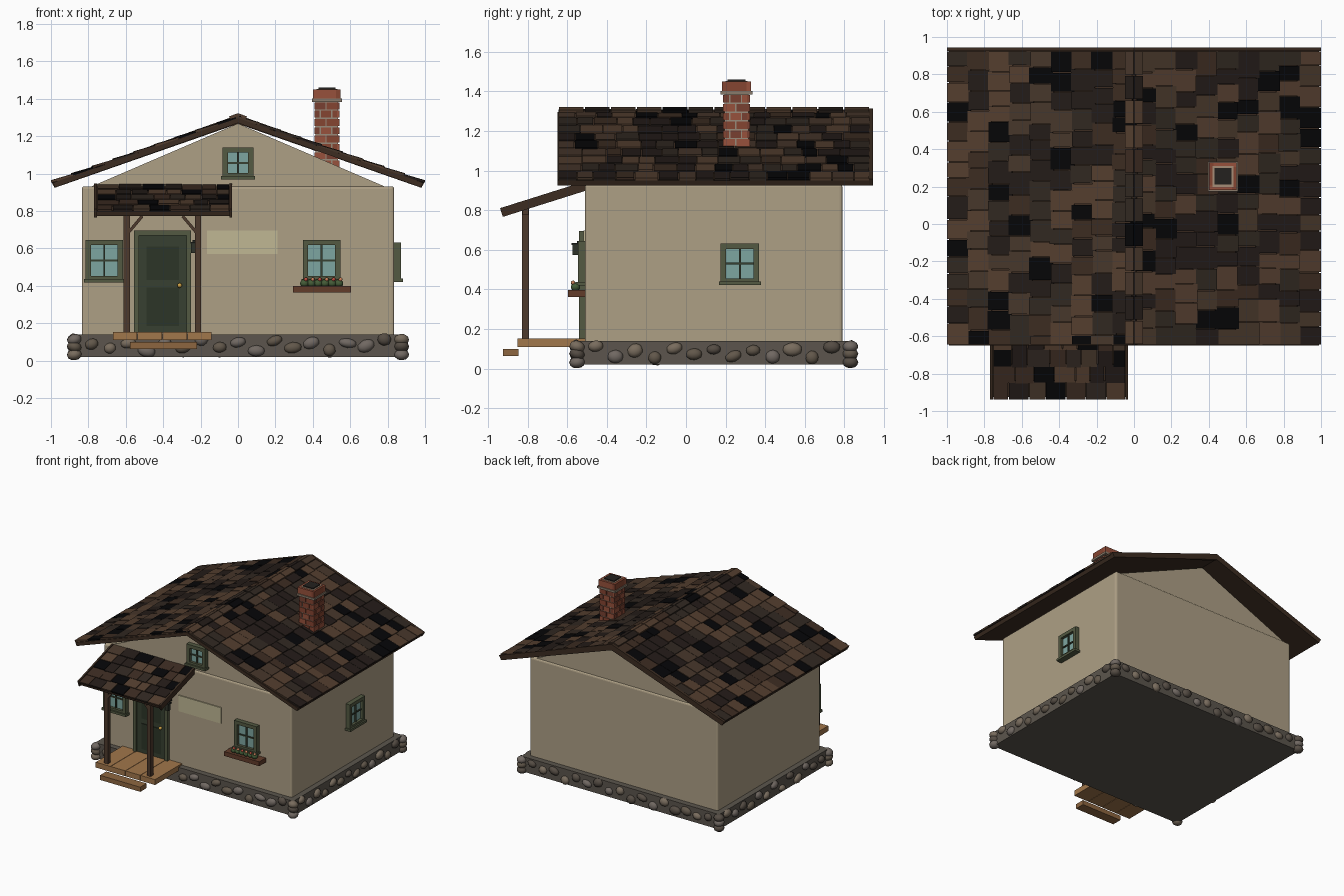
import bpy, bmesh, math, random
from mathutils import Matrix, Vector

if "Cube" in bpy.data.objects:
    bpy.data.objects.remove(bpy.data.objects["Cube"])

random.seed(4)
R, T = Matrix.Rotation, Matrix.Translation
MATS = {}


def mat(rgb):
    if rgb not in MATS:
        m = bpy.data.materials.new("colour_%d_%d_%d" % rgb)
        m.diffuse_color = [(c / 255) ** 2.2 for c in rgb] + [1]
        m.use_nodes = True
        m.node_tree.nodes["Principled BSDF"].inputs["Base Color"].default_value = m.diffuse_color
        MATS[rgb] = m
    return MATS[rgb]


class Part:
    """Collects primitives into one named object, with a material per colour."""
    def __init__(self, name):
        self.name, self.bm, self.cols = name, bmesh.new(), []

    def paint(self, verts, rgb, smooth=False):
        if rgb not in self.cols:
            self.cols.append(rgb)
        for f in {f for v in verts for f in v.link_faces}:
            f.material_index, f.smooth = self.cols.index(rgb), smooth

    def box(self, x, y, z, rgb, M=Matrix()):
        c = [(a + b) / 2 for a, b in (x, y, z)]
        s = [b - a for a, b in (x, y, z)]
        m = M @ T(c) @ Matrix.Diagonal((*s, 1))
        self.paint(bmesh.ops.create_cube(self.bm, size=1, matrix=m)["verts"], rgb)

    def blob(self, c, s, rgb, M=Matrix(), sub=2):
        m = M @ T(c) @ R(random.uniform(-.4, .4), 4, 'Y') @ Matrix.Diagonal((*s, 1))
        self.paint(bmesh.ops.create_icosphere(self.bm, subdivisions=sub, radius=1, matrix=m)["verts"], rgb, True)

    def prism(self, pts, y0, y1, rgb):
        a = [self.bm.verts.new((x, y0, z)) for x, z in pts]
        b = [self.bm.verts.new((x, y1, z)) for x, z in pts]
        n = len(pts)
        faces = [self.bm.faces.new(a), self.bm.faces.new(b[::-1])]
        for i in range(n):
            j = (i + 1) % n
            faces.append(self.bm.faces.new((a[j], a[i], b[i], b[j])))
        bmesh.ops.recalc_face_normals(self.bm, faces=faces)
        self.paint(a + b, rgb)

    def done(self, bevel=0):
        me = bpy.data.meshes.new(self.name)
        self.bm.to_mesh(me)
        self.bm.free()
        for c in self.cols:
            me.materials.append(mat(c))
        ob = bpy.data.objects.new(self.name, me)
        bpy.context.collection.objects.link(ob)
        if bevel:
            b = ob.modifiers.new("bevel", 'BEVEL')
            b.width, b.segments = bevel, 3
        return ob


WALL, TRIM, DARK = (172, 158, 132), (84, 90, 68), (58, 66, 52)
GLASS, WOOD, DECK, BEAM = (125, 165, 160), (78, 60, 48), (160, 118, 76), (62, 48, 38)
SHINGLE = [(84, 64, 50), (62, 47, 38), (52, 44, 38), (14, 14, 16), (72, 57, 46), (40, 33, 30)]
STONE = [(120, 108, 94), (98, 88, 76), (112, 104, 98), (86, 78, 70)]
BRICK = [(150, 82, 62), (132, 70, 52), (120, 66, 52)]

# foundation slab with fieldstones around it
p = Part("foundation")
p.box((-.88, .88), (-.555, .835), (.02, .14), (92, 86, 78))
p.done()
p = Part("foundation_stones")
for k in range(4):
    half, out = ((.88, .695), (.695, .88))[k % 2]
    M = T((0, .14, 0)) @ R(k * math.pi / 2, 4, 'Z')
    n = round(half * 2 / .1)
    for i in range(1, n):
        w = random.uniform(.032, .05)
        z = .062 + .035 * (i % 2) + random.uniform(-.012, .018)
        p.blob((-half + 2 * half * i / n, -out, z), (w, .026, random.uniform(.025, .036)), random.choice(STONE), M)
    for z in (.032, .075, .112):
        p.blob((-half + .005, -out + .005, z), (.04, .04, .03), random.choice(STONE), M)
p.done()

# walls and gable
p = Part("walls")
p.box((-.835, .835), (-.51, .79), (.12, .932), WALL)
p.done(.015)
p = Part("gable")
p.prism([(-.81, .92), (.81, .92), (0, 1.268)], -.5, .78, WALL)
p.done()


def shingles(p, M, length, width, courses):
    """Lay overlapping courses; local x runs down the slope, y along the eave."""
    e = length / courses
    for i in range(courses):
        y = -width / 2
        while y < width / 2 - .01:
            w = random.uniform(.075, .125)
            y1 = y + w if width / 2 - y - w > .04 else width / 2
            s1 = (i + 1) * e + random.uniform(-.006, .004) * (i < courses - 1)
            tilt = T((s1, 0, random.uniform(.006, .01))) @ R(math.radians(-3), 4, 'Y')
            p.box((-e * 1.12, 0), (y + .002, y1 - .002), (-.006, .007), random.choice(SHINGLE), M @ tilt)
            y = y1


# main roof: deck, back bargeboard, shingles and ridge caps
A = math.atan(.35)
p = Part("roof_deck")
deck = [(-.99, .951), (-.978, .926), (0, 1.27), (.978, .926), (.99, .951), (0, 1.297)]
p.prism(deck, -.65, .945, BEAM)
barge = [(-1, .958), (-.98, .924), (0, 1.266), (.98, .924), (1, .958), (0, 1.314)]
p.prism(barge, .925, .945, BEAM)
p.done()
p = Part("roof_shingles")
for turn in (0, math.pi):
    M = T((0, .14, 1.297)) @ R(turn, 4, 'Z') @ R(A, 4, 'Y')
    shingles(p, M, 1.055, 1.57, 9)
p.done()
p = Part("ridge_caps")
for i in range(12):
    y = -.645 + i * .131
    for turn in (0, math.pi):
        M = T((0, y + .0655, 1.312)) @ R(turn, 4, 'Z') @ R(A, 4, 'Y')
        p.box((-.002, .047), (-.062, .062), (-.008, .01), SHINGLE[(i * 5 + i // 3) % 6], M)
p.done()

# porch roof
P = math.radians(17.5)
M = T((-.4, -.5, .932)) @ R(-math.pi / 2, 4, 'Z') @ R(P, 4, 'Y')
p = Part("porch_roof")
p.box((0, .445), (-.36, .36), (-.026, 0), BEAM, M)
for s in (-.362, .362):
    p.box((0, .455), (s - .007, s + .007), (-.03, .016), BEAM, M)
p.done()
p = Part("porch_shingles")
shingles(p, M, .455, .708, 5)
p.done()

# porch posts, beam and braces
p = Part("porch_posts")
for x, s in ((-.594, 1), (-.214, -1)):
    p.box((x - .017, x + .017), (-.827, -.793), (.15, .82), WOOD)
    B = T((x + s * .042, -.81, .725)) @ R(s * math.radians(40), 4, 'Y')
    p.box((-.008, .008), (-.012, .012), (-.062, .062), WOOD, B)
p.box((-.74, -.06), (-.825, -.795), (.775, .81), WOOD)
p.done()

# porch deck and step
p = Part("porch_deck")
for i in range(4):
    x = -.67 + i * .1325
    p.box((x + .0015, x + .131), (-.85, -.5), (.11, .153), DECK)
p.done()
p = Part("porch_step")
p.box((-.578, -.22), (-.925, -.845), (.063, .1), (140, 102, 66))
p.done()

# door
p = Part("door")
for x in (-.555, -.275):
    p.box((x, x + .025), (-.54, -.5), (.15, .695), TRIM)
p.box((-.53, -.275), (-.54, -.5), (.668, .695), TRIM)
p.box((-.53, -.275), (-.525, -.5), (.15, .668), DARK)
for z0, z1 in ((.185, .39), (.43, .61)):
    p.box((-.488, -.315), (-.53, -.52), (z0, z1), (48, 56, 44))
p.done()
p = Part("door_knob")
p.blob((-.312, -.54, .402), (.013, .014, .013), (205, 160, 70))
p.done()

# lantern beside the door
p = Part("lantern")
p.box((-.25, -.22), (-.572, -.542), (.575, .625), (50, 54, 46))
p.box((-.255, -.215), (-.577, -.537), (.625, .635), (40, 42, 38))
p.box((-.242, -.228), (-.55, -.505), (.635, .645), (40, 42, 38))
p.done()

# blank plaque
p = Part("wall_plaque")
p.box((-.165, .21), (-.518, -.505), (.57, .697), (190, 182, 146))
p.done()


def window(name, M, w, h):
    """Four bar frame, glass, cross bars and sill; local -y faces outward."""
    p, b = Part(name), .028
    for s in (-1, 1):
        x = s * (w - b) / 2
        p.box((x - b / 2, x + b / 2), (-.036, .01), (-h / 2, h / 2), TRIM, M)
        z = s * (h - b) / 2
        p.box((-w / 2 + b, w / 2 - b), (-.036, .01), (z - b / 2, z + b / 2), TRIM, M)
    p.box((-w / 2 + b, w / 2 - b), (-.014, .01), (-h / 2 + b, h / 2 - b), GLASS, M)
    p.box((-.005, .005), (-.024, 0), (-h / 2 + b, h / 2 - b), DARK, M)
    p.box((-w / 2 + b, w / 2 - b), (-.022, 0), (-.005, .005), DARK, M)
    p.box((-w / 2 - .008, w / 2 + .008), (-.048, .01), (-h / 2 - .006, -h / 2 + .012), TRIM, M)
    p.done()


window("front_window_left", T((-.715, -.51, .535)), .2, .22)
window("front_window_right", T((.447, -.51, .535)), .2, .22)
window("gable_window", T((0, -.5, 1.057)), .165, .165)
window("side_window", T((.835, .272, .53)) @ R(math.pi / 2, 4, 'Z'), .195, .205)

# flower box
p = Part("flower_box")
p.box((.293, .605), (-.595, -.51), (.363, .398), (98, 62, 46))
p.done()
p = Part("flowers")
for i in range(6):
    x = .355 + i * .037
    p.blob((x, -.558, .413), (.024, .024, .022), (70, 92, 58))
    p.blob((x + .008, -.57, .434), (.012, .012, .012), ((190, 80, 66), (205, 130, 92))[i % 2], sub=1)
p.done()

# chimney: mortar core, pinwheel brick courses and cap
p = Part("chimney")
C = T((.475, .255, 0))
p.box((-.06, .06), (-.06, .06), (.98, 1.39), (150, 138, 122), C)
ROWS = [[(-.067, -.008), (-.001, .053)], [(-.067, -.038), (-.031, .022), (.029, .053)]]
for k in range(4):
    M = C @ R(k * math.pi / 2, 4, 'Z')
    for r in range(9):
        z = .988 + r * .0445
        for seg in ROWS[(r + k) % 2]:
            p.box(seg, (-.067, -.054), (z, z + .037), random.choice(BRICK), M)
    p.box((-.073, .05), (-.073, -.05), (1.4, 1.45), BRICK[k % 2], M)
p.box((-.08, .08), (-.08, .08), (1.384, 1.401), (136, 122, 106), C)
p.box((-.056, .056), (-.056, .056), (1.4, 1.453), (165, 140, 118), C)
p.box((-.045, .045), (-.045, .045), (1.44, 1.461), (40, 38, 36), C)
p.done()
